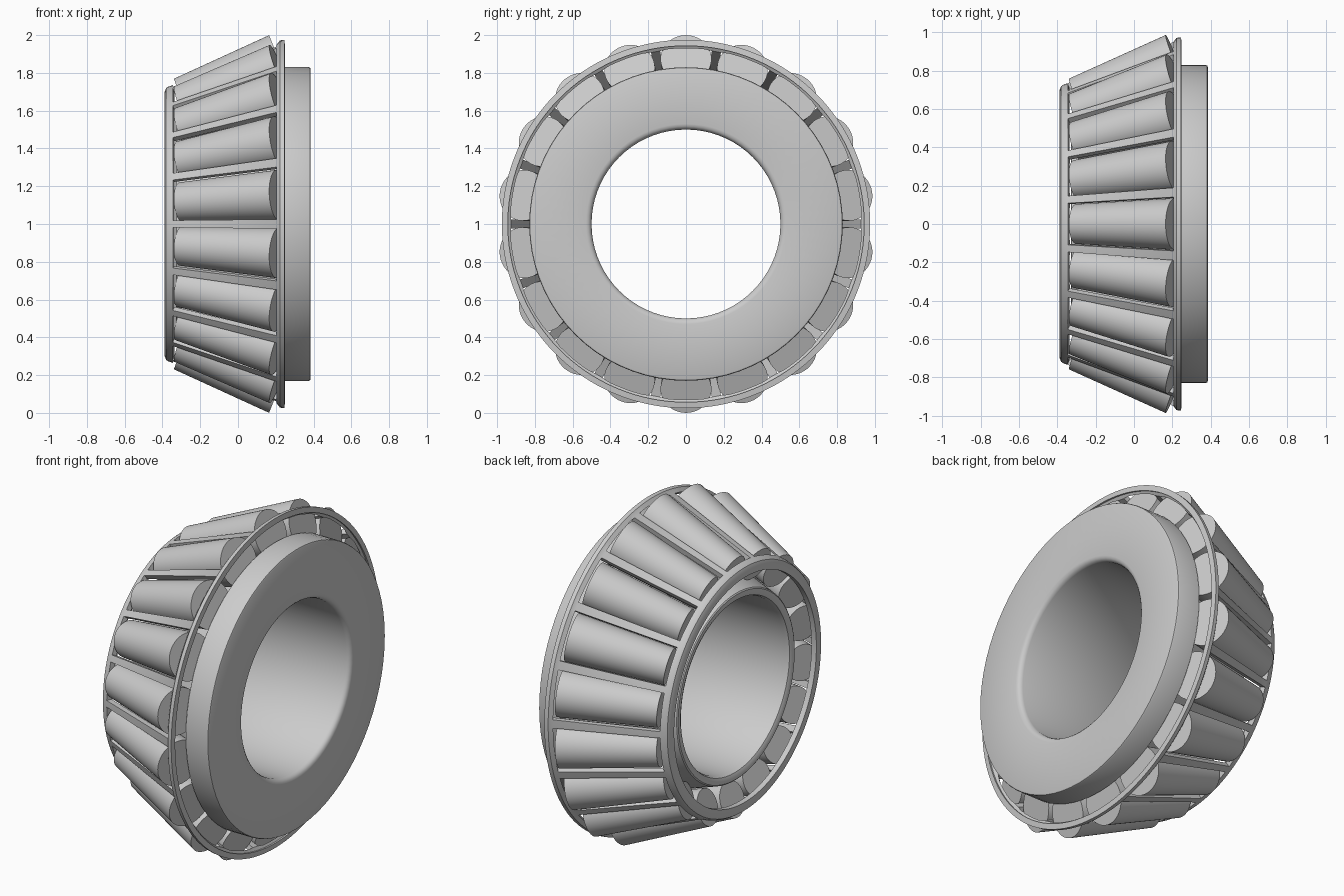
import bpy
import bmesh
import math
from mathutils import Matrix, Vector

if "Cube" in bpy.data.objects:
    bpy.data.objects.remove(bpy.data.objects["Cube"], do_unlink=True)

COUNT = 18                      # rollers around the x axis
PITCH = 2 * math.pi / COUNT
CENTRE = Vector((0, 0, 1))

steel = bpy.data.materials.new("light_grey_steel")
steel.use_nodes = True
GREY = (0.6, 0.6, 0.6, 1)
steel.diffuse_color = GREY
steel.node_tree.nodes["Principled BSDF"].inputs["Base Color"].default_value = GREY


def add_object(name, mesh):
    obj = bpy.data.objects.new(name, mesh)
    bpy.context.collection.objects.link(obj)
    return obj


def finish(name, bm):
    mesh = bpy.data.meshes.new(name)
    bm.to_mesh(mesh)
    bm.free()
    mesh.materials.append(steel)
    return add_object(name, mesh)


def smooth(obj, angle=32):
    bpy.ops.object.select_all(action='DESELECT')
    obj.select_set(True)
    bpy.context.view_layer.objects.active = obj
    bpy.ops.object.shade_smooth_by_angle(angle=math.radians(angle))


def ring_verts(bm, x, r, angles):
    return [bm.verts.new((x, r * math.cos(a), r * math.sin(a))) for a in angles]


# Inner ring: closed (x, radius) section with rounded bore edges and a big rib
section = [(-0.30, 0.50), (-0.322, 0.508), (-0.33, 0.525), (-0.33, 0.545), (-0.325, 0.552),
           (0.267, 0.748), (0.236, 0.825), (0.240, 0.830), (0.375, 0.830),
           (0.382, 0.827), (0.385, 0.820), (0.385, 0.530), (0.382, 0.517),
           (0.373, 0.506), (0.358, 0.50)]
bm = bmesh.new()
angles = [2 * math.pi * i / 72 for i in range(72)]
rings = [ring_verts(bm, x, r, angles) for x, r in section]
for k, a in enumerate(rings):
    b = rings[(k + 1) % len(rings)]
    for i in range(72):
        j = (i + 1) % 72
        bm.faces.new((a[i], a[j], b[j], b[i]))
bmesh.ops.recalc_face_normals(bm, faces=bm.faces)
inner_ring = finish("inner_ring", bm)
inner_ring.location = CENTRE
smooth(inner_ring)

# Cage: conical sheet with one window per roller, thickened inwards
cage_profile = [(-0.388, 0.665), (-0.388, 0.700), (-0.381, 0.719), (-0.368, 0.728),
                (-0.345, 0.735), (0.205, 0.950), (0.222, 0.972), (0.245, 0.975)]
WINDOW_BAND = 4                 # strip of the profile that holds the windows
BAR = math.radians(3.0)
STEPS = 6
angles, is_bar = [], []
for n in range(COUNT):
    start = math.pi / 2 + (n - 0.5) * PITCH - BAR / 2
    angles.append(start)
    is_bar.append(True)
    for s in range(STEPS):
        angles.append(start + BAR + (PITCH - BAR) * s / STEPS)
        is_bar.append(False)
bm = bmesh.new()
rings = [ring_verts(bm, x, r, angles) for x, r in cage_profile]
for k in range(len(rings) - 1):
    a, b = rings[k], rings[k + 1]
    for i in range(len(angles)):
        j = (i + 1) % len(angles)
        if k != WINDOW_BAND or is_bar[i]:
            bm.faces.new((a[i], a[j], b[j], b[i]))
cage = finish("cage", bm)
cage.location = CENTRE
bpy.context.view_layer.objects.active = cage
shell = cage.modifiers.new("thickness", 'SOLIDIFY')
shell.thickness = 0.032
shell.offset = -1
bpy.ops.object.modifier_apply(modifier=shell.name)
smooth(cage)

# Tapered rollers: one shared mesh, repeated around the axis
small_end = Vector((-0.302, 0, 0.672))
big_end = Vector((0.214, 0, 0.874))
axis = big_end - small_end
bm = bmesh.new()
bmesh.ops.create_cone(bm, cap_ends=True, segments=48, radius1=0.104,
                      radius2=0.135, depth=axis.length)
place = Matrix.Translation((small_end + big_end) / 2) @ axis.to_track_quat('Z', 'Y').to_matrix().to_4x4()
bmesh.ops.transform(bm, matrix=place, verts=bm.verts)
first = finish("roller_01", bm)
first.location = CENTRE
smooth(first)
for n in range(1, COUNT):
    roller = add_object(f"roller_{n + 1:02d}", first.data)
    roller.location = CENTRE
    roller.rotation_euler.x = n * PITCH
